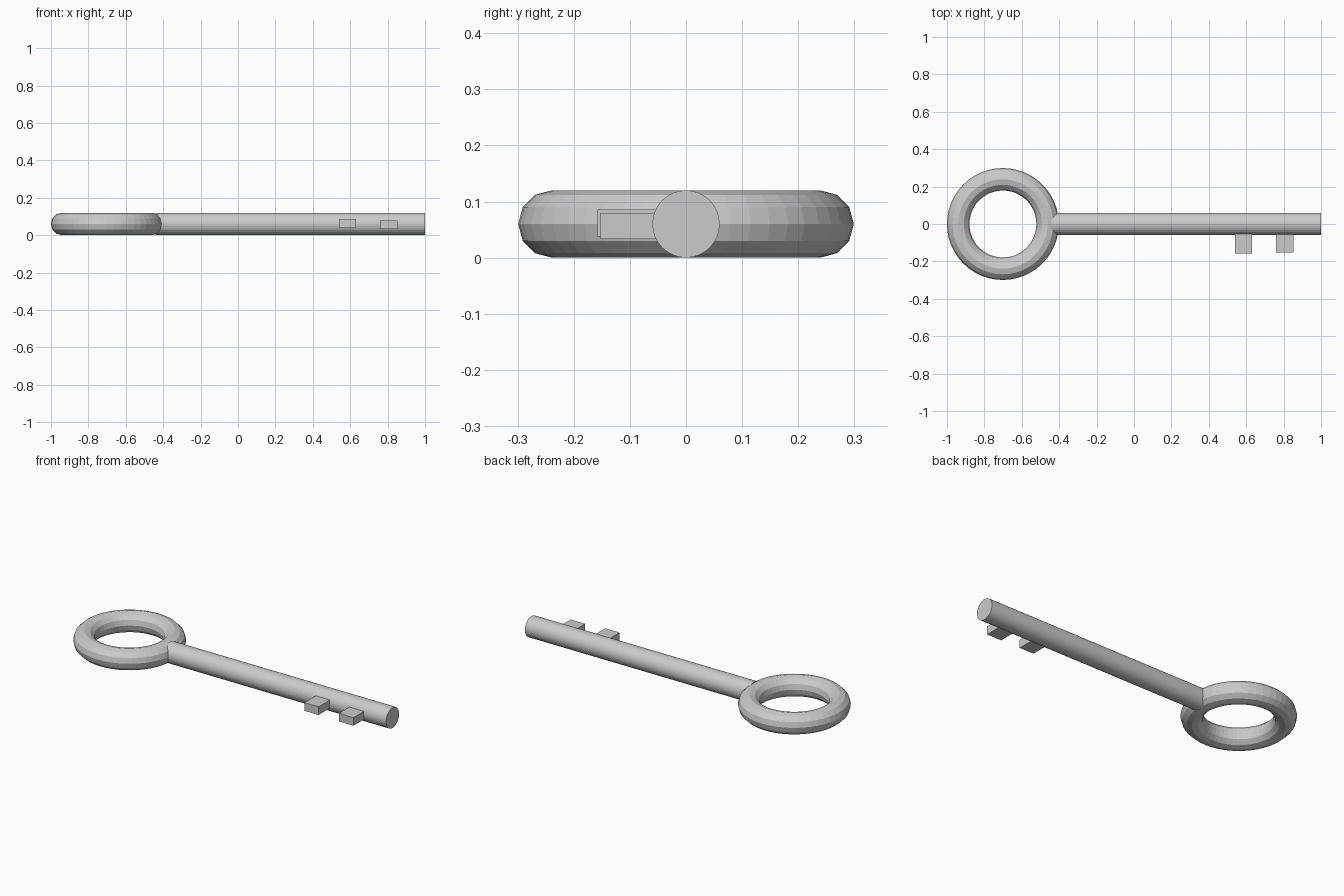
import bpy
from math import pi

cube = bpy.data.objects.get("Cube")
if cube:
    bpy.data.objects.remove(cube, do_unlink=True)

# One plain grey metal for the whole key
metal = bpy.data.materials.new("grey_metal")
metal.use_nodes = True
metal.diffuse_color = (0.6, 0.6, 0.6, 1)
metal.node_tree.nodes["Principled BSDF"].inputs["Base Color"].default_value = (0.6, 0.6, 0.6, 1)

R = 0.06                      # shaft and ring thickness radius
SHAFT_START, SHAFT_END = -0.44, 1.0


def finish(name):
    obj = bpy.context.object
    obj.name = name
    obj.data.materials.append(metal)
    return obj


def box(name, low, high):
    centre = [(a + b) / 2 for a, b in zip(low, high)]
    bpy.ops.mesh.primitive_cube_add(size=1, location=centre)
    obj = finish(name)
    obj.scale = [b - a for a, b in zip(low, high)]
    return obj


# Ring handle
bpy.ops.mesh.primitive_torus_add(major_radius=0.239, minor_radius=R, major_segments=48,
                                 minor_segments=12, location=(-0.701, 0, R))
finish("ring_handle")

# Shaft
bpy.ops.mesh.primitive_cylinder_add(vertices=32, radius=R, depth=SHAFT_END - SHAFT_START,
                                    location=((SHAFT_START + SHAFT_END) / 2, 0, R),
                                    rotation=(0, pi / 2, 0))
finish("shaft")

# Teeth, rooted inside the shaft
box("inner_tooth", (0.54, -0.158, 0.038), (0.632, -0.03, 0.086))
box("outer_tooth", (0.76, -0.153, 0.033), (0.854, -0.03, 0.08))
